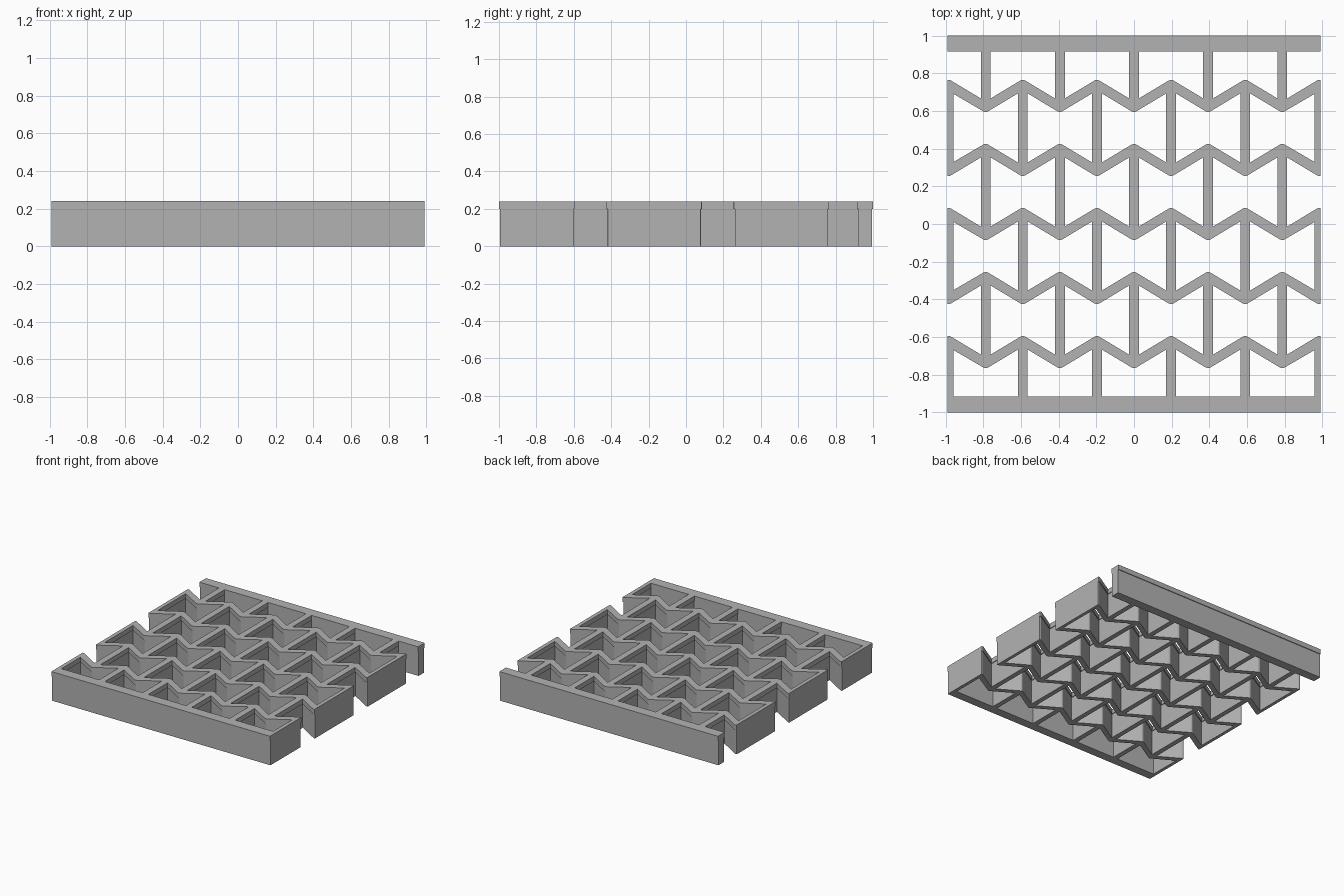
import bpy, bmesh
from math import sin, cos, radians

cube = bpy.data.objects.get("Cube")
if cube:
    bpy.data.objects.remove(cube, do_unlink=True)

HALF = 0.99           # half width in x
PITCH = 0.1968        # x distance from a peak to the next valley
ROW_GAP = 0.34        # y distance between zigzag rows
AMP = 0.059           # zigzag centreline amplitude
WALL = 0.026          # half thickness of walls
LIP = 0.006           # overhang of the upper lip
HEIGHT, LIP_Z = 0.24, 0.2

grey = bpy.data.materials.new("plain_grey")
grey.use_nodes = True
colour = (0.45, 0.45, 0.45, 1)
grey.diffuse_color = colour
grey.node_tree.nodes["Principled BSDF"].inputs["Base Color"].default_value = colour


def clamp(x):
    return max(-HALF, min(HALF, x))


def lipped_prism(name, outline):
    """Extrude an outline; outline(inset) gives the points of each level."""
    bm = bmesh.new()
    rings = []
    for z, inset in ((0, LIP), (LIP_Z, LIP), (LIP_Z, 0), (HEIGHT, 0)):
        rings.append([bm.verts.new((clamp(x), y, z)) for x, y in outline(inset)])
    n = len(rings[0])
    for low, high in zip(rings, rings[1:]):
        for i in range(n):
            j = (i + 1) % n
            bm.faces.new((low[i], low[j], high[j], high[i]))
    bm.faces.new(rings[0][::-1])
    bm.faces.new(rings[-1])
    bmesh.ops.remove_doubles(bm, verts=bm.verts, dist=1e-5)
    bmesh.ops.recalc_face_normals(bm, faces=bm.faces)
    mesh = bpy.data.meshes.new(name)
    bm.to_mesh(mesh)
    bm.free()
    mesh.materials.append(grey)
    obj = bpy.data.objects.new(name, mesh)
    bpy.context.collection.objects.link(obj)


def box(name, x0, x1, y0, y1):
    def outline(e):
        return [(x0 + e, y0 + e), (x1 - e, y0 + e), (x1 - e, y1 - e), (x0 + e, y1 - e)]
    lipped_prism(name, outline)


def zigzag(name, y, phase):
    """Zigzag wall with rounded outer tips; phase +1 has peaks at its ends."""
    def side(s, h):
        points = []
        for k in range(-5, 6):
            turn = phase if k % 2 else -phase
            x, cy = k * PITCH, y + turn * AMP
            if turn == s:
                for a in range(-30, 31, 15):
                    points.append((x + h * sin(radians(a)), cy + s * h * cos(radians(a))))
            else:
                end = HALF if k == 5 else -HALF if k == -5 else x
                points.append((end, cy + s * h / cos(radians(30))))
        return points

    lipped_prism(name, lambda e: side(-1, WALL - e) + side(1, WALL - e)[::-1])


# End bars
box("front_bar", -HALF - LIP, HALF + LIP, -1, -0.915)
box("back_bar", -HALF - LIP, HALF + LIP, 0.915, 1)

# Zigzag walls
rows = [(r - 2) * ROW_GAP for r in range(5)]
for r, y in enumerate(rows):
    zigzag(f"zigzag_wall_{r + 1}", y, 1 if r % 2 == 0 else -1)

# Straight ribs joining valleys to the peaks of the next row
starts = [-0.95] + [y - AMP for y in rows]
ends = [y + AMP for y in rows] + [0.95]
for level, (y0, y1) in enumerate(zip(starts, ends)):
    for k in range(-5, 6):
        if k % 2 != level % 2:
            x = k * PITCH
            left = -HALF - LIP if k == -5 else x - WALL
            right = HALF + LIP if k == 5 else x + WALL
            box(f"rib_{level + 1}_{k + 6}", left, right, y0, y1)
